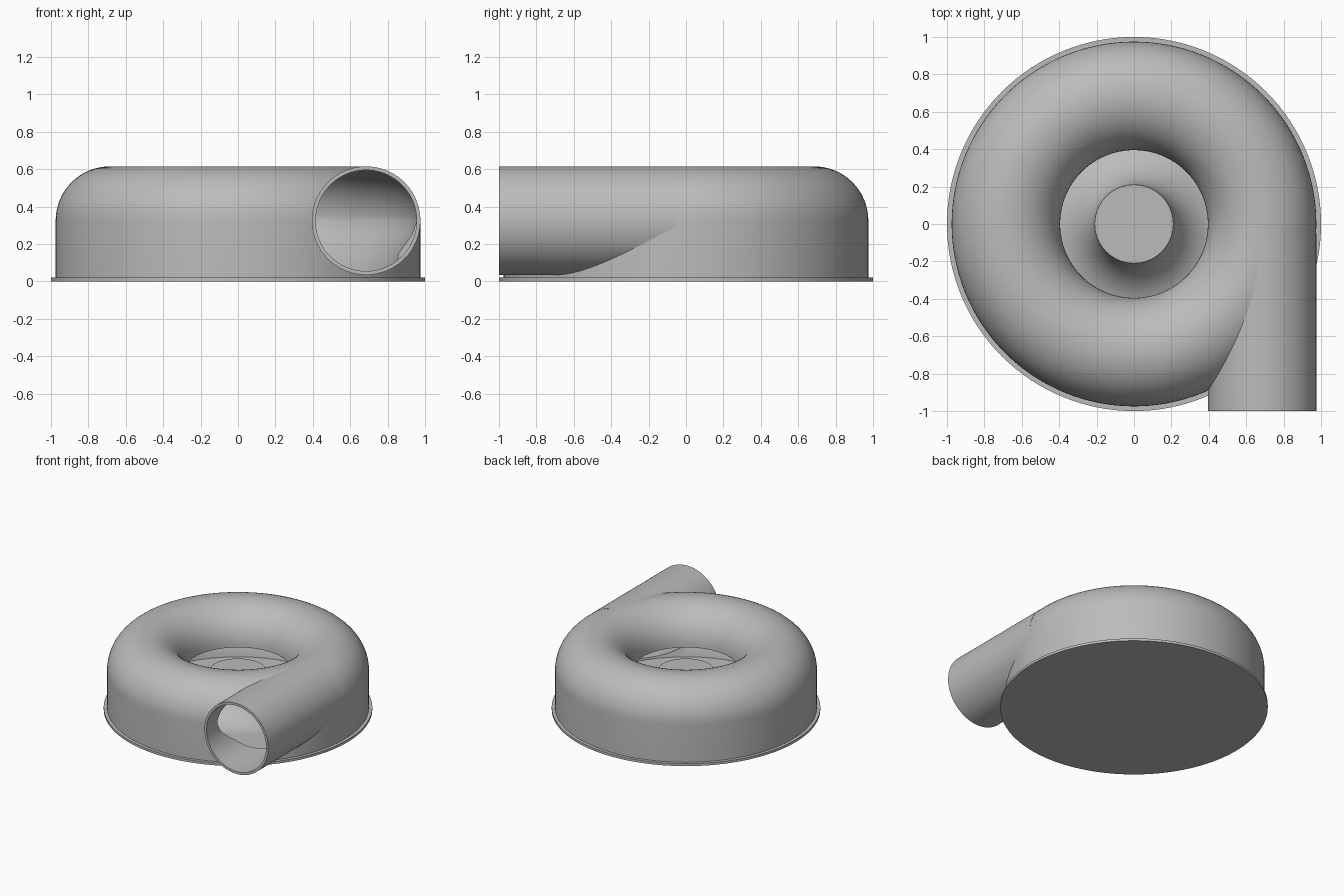
import bpy, bmesh
from math import pi, cos, sin, radians
from mathutils import Matrix

if "Cube" in bpy.data.objects:
    bpy.data.objects.remove(bpy.data.objects["Cube"])

RING, TUBE, MID, WALL = 0.685, 0.29, 0.325, 0.018   # volute section
STEPS = 128

grey = bpy.data.materials.new("cast_grey")
grey.use_nodes = True
grey.diffuse_color = (0.5, 0.5, 0.5, 1)
grey.node_tree.nodes["Principled BSDF"].inputs["Base Color"].default_value = (0.5, 0.5, 0.5, 1)


def finish(name, bm):
    bmesh.ops.recalc_face_normals(bm, faces=bm.faces[:])
    mesh = bpy.data.meshes.new(name)
    bm.to_mesh(mesh)
    bm.free()
    mesh.materials.append(grey)
    obj = bpy.data.objects.new(name, mesh)
    bpy.context.collection.objects.link(obj)
    return obj


def revolve(name, profile):
    """Spin an (r, z) outline, closed on the axis, around z."""
    bm = bmesh.new()
    verts = [bm.verts.new((r, 0, z)) for r, z in profile]
    edges = [bm.edges.new(pair) for pair in zip(verts, verts[1:])]
    bmesh.ops.spin(bm, geom=verts + edges, axis=(0, 0, 1), cent=(0, 0, 0),
                   angle=2 * pi, steps=STEPS, use_merge=True)
    bmesh.ops.remove_doubles(bm, verts=bm.verts[:], dist=1e-5)
    return finish(name, bm)


def rod(name, radius, y0, y1):
    """Cylinder along y on the outlet axis."""
    bm = bmesh.new()
    place = Matrix.Translation((RING, (y0 + y1) / 2, MID)) @ Matrix.Rotation(pi / 2, 4, 'X')
    bmesh.ops.create_cone(bm, cap_ends=True, segments=96, radius1=radius,
                          radius2=radius, depth=y1 - y0, matrix=place)
    return finish(name, bm)


def arc(cx, cz, radius, a0, a1, n):
    angles = [radians(a0 + (a1 - a0) * i / n) for i in range(n + 1)]
    return [(cx + radius * cos(a), cz + radius * sin(a)) for a in angles]


def cut(obj, cutter):
    mod = obj.modifiers.new("cut", 'BOOLEAN')
    mod.operation, mod.solver, mod.object = 'DIFFERENCE', 'EXACT', cutter
    bpy.context.view_layer.objects.active = obj
    bpy.ops.object.modifier_apply(modifier=mod.name)


# Base plate
base = revolve("base_plate", [(0, 0), (1, 0), (1, 0.02), (0, 0.02)])

# Casing: outer wall, rounded roof, hollow channel and flared hub in one section
casing = revolve("volute_casing",
                 [(0, 0.01), (RING + TUBE, 0.01)]
                 + arc(RING, MID, TUBE, 0, 180, 32)
                 + arc(RING, MID, TUBE - WALL, 180, 0, 32)
                 + [(0.93, 0.25), (0.86, 0.15), (0.84, 0.04)]
                 + arc(0.5, 0.32, 0.29, 270, 180, 16)
                 + [(0, 0.32)])

# Outlet pipe, hollowed and trimmed where it enters the casing
pipe = rod("outlet_pipe", TUBE, -1, -0.05)
bore = rod("bore_cutter", TUBE - WALL - 0.002, -1.1, -0.02)
cavity = revolve("cavity_cutter",
                 [(0, 0.015), (RING + TUBE - 0.01, 0.015)]
                 + arc(RING, MID, TUBE - 0.01, 0, 180, 32) + [(0, MID)])
cut(casing, bore)
cut(pipe, bore)
cut(pipe, cavity)
for helper in (bore, cavity):
    bpy.data.objects.remove(helper)

# Smooth curves, crisp rims
bpy.ops.object.select_all(action='DESELECT')
for obj in (base, casing, pipe):
    obj.select_set(True)
bpy.context.view_layer.objects.active = casing
bpy.ops.object.shade_smooth_by_angle(angle=radians(30))
